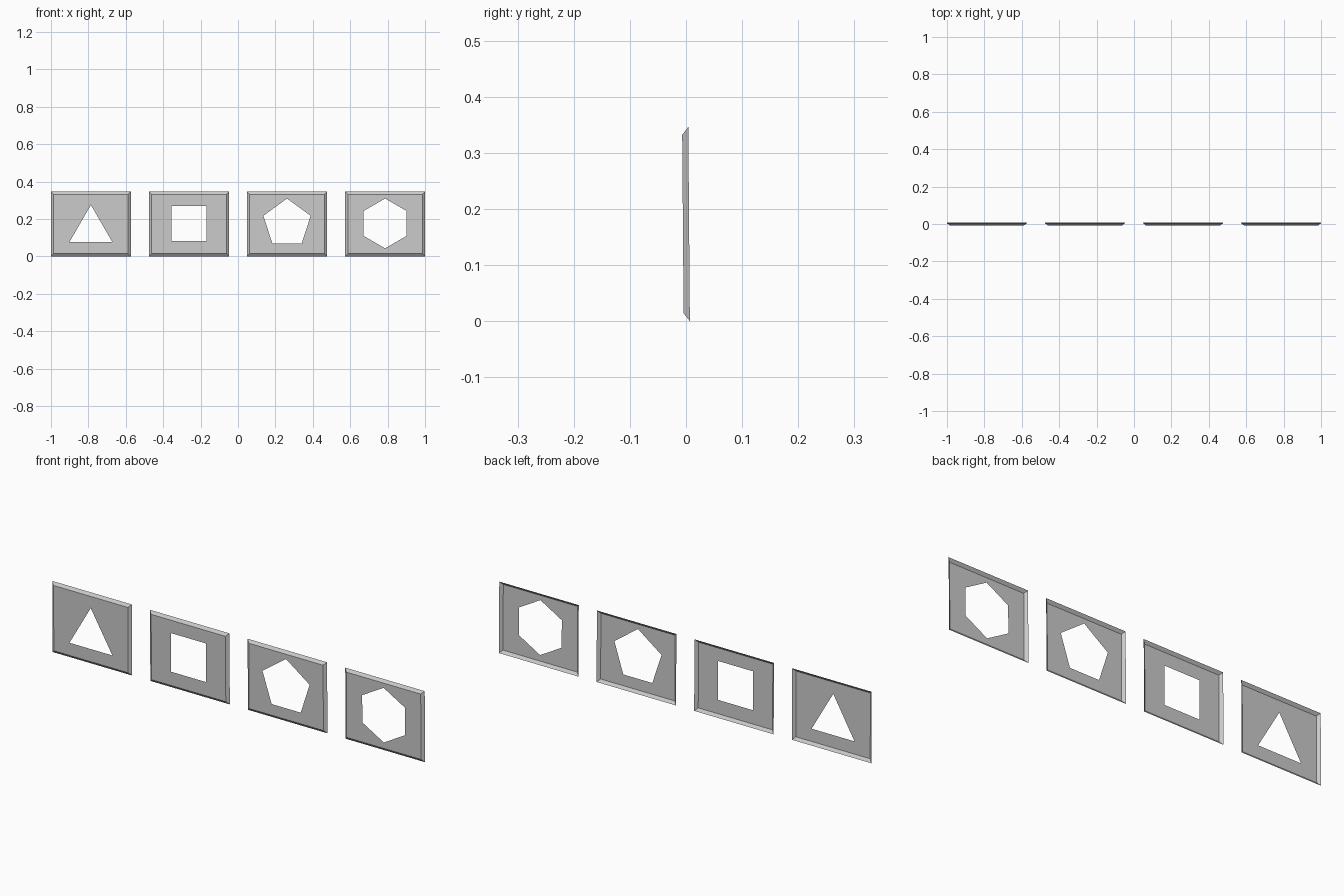
import bpy, bmesh, math

if "Cube" in bpy.data.objects:
    bpy.data.objects.remove(bpy.data.objects["Cube"])

W, H = 0.427, 0.346      # outer size of each plate
INSET = 0.014            # how far the folded rim flares outward
FRONT, BACK = -0.0055, 0.0055
LEAN = 0.008             # slight forward lean of the plates
R = 0.133                # circumradius of every cut-out


def depth(y, z):
    return y - LEAN * (z - H / 2)


def stencil_plate(name, cx, sides, hole_z):
    bm = bmesh.new()

    def ring(points, y):
        return [bm.verts.new((x, depth(y, z), z)) for x, z in points]

    def rect(d):
        l, r = cx - W / 2 + d, cx + W / 2 - d
        return [(l, d), (r, d), (r, H - d), (l, H - d)]

    # polygon cut-out: flat bottom for the square, point up for the rest
    start = math.pi / 2 + (math.pi / 4 if sides == 4 else 0)
    hole = [(cx + R * math.cos(start + math.tau * i / sides),
             hole_z + R * math.sin(start + math.tau * i / sides))
            for i in range(sides)]
    inner = ring(rect(INSET), FRONT)
    outer = ring(rect(0), BACK)
    cut = ring(hole, FRONT)

    # front face with the hole
    edges = []
    for loop in (inner, cut):
        for i, v in enumerate(loop):
            edges.append(bm.edges.new((v, loop[(i + 1) % len(loop)])))
    bmesh.ops.triangle_fill(bm, edges=edges, use_beauty=True, normal=(0, -1, 0))

    # flared rim, open at the back
    for i in range(4):
        j = (i + 1) % 4
        bm.faces.new((inner[i], outer[i], outer[j], inner[j]))

    bmesh.ops.recalc_face_normals(bm, faces=bm.faces)
    bm.normal_update()
    if sum(f.normal.y * f.calc_area() for f in bm.faces) > 0:
        bmesh.ops.reverse_faces(bm, faces=bm.faces)
    mesh = bpy.data.meshes.new(name)
    bm.to_mesh(mesh)
    bm.free()
    bpy.context.collection.objects.link(bpy.data.objects.new(name, mesh))


# row of four plates
shapes = [("triangle_plate", 3, 0.142), ("square_plate", 4, 0.175),
          ("pentagon_plate", 5, 0.176), ("hexagon_plate", 6, 0.176)]
pitch = (2 - W) / 3
for i, (name, sides, hole_z) in enumerate(shapes):
    stencil_plate(name, -1 + W / 2 + i * pitch, sides, hole_z)
